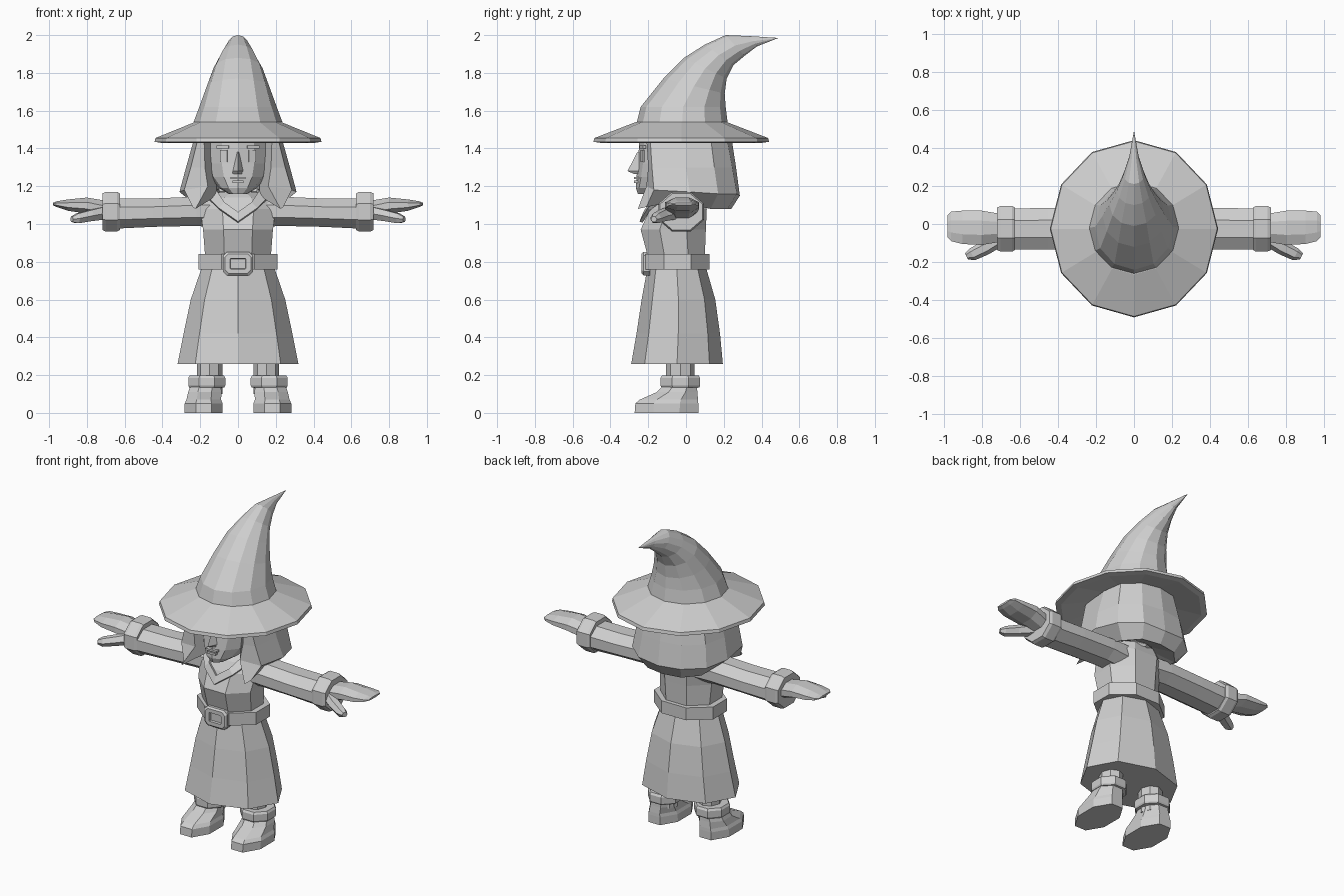
import bpy
import bmesh
from math import cos, sin, pi, radians
from mathutils import Matrix, Vector

default_cube = bpy.data.objects.get("Cube")
if default_cube:
    bpy.data.objects.remove(default_cube, do_unlink=True)

# One plain clay colour for the whole figure
clay = bpy.data.materials.new("light_grey_clay")
clay.use_nodes = True
clay_colour = (0.62, 0.62, 0.62, 1)
clay.diffuse_color = clay_colour
clay.node_tree.nodes["Principled BSDF"].inputs["Base Color"].default_value = clay_colour


def finish(name, bm, mirror=False):
    """Turn a bmesh into a flat shaded object, optionally mirrored in x."""
    bmesh.ops.remove_doubles(bm, verts=bm.verts, dist=0.0001)
    bmesh.ops.recalc_face_normals(bm, faces=bm.faces)
    mesh = bpy.data.meshes.new(name)
    bm.to_mesh(mesh)
    bm.free()
    mesh.materials.append(clay)
    obj = bpy.data.objects.new(name, mesh)
    bpy.context.collection.objects.link(obj)
    if mirror:
        obj.modifiers.new("mirror", "MIRROR").use_clip = True
    return obj


def loft(name, rings, start_cap=True, end_cap=True, closed=True, mirror=False):
    """Skin a list of equally long point rings."""
    bm = bmesh.new()
    rows = [[bm.verts.new(point) for point in ring_points] for ring_points in rings]
    count = len(rows[0])
    for lower, upper in zip(rows, rows[1:]):
        for i in range(count if closed else count - 1):
            j = (i + 1) % count
            bm.faces.new((lower[i], lower[j], upper[j], upper[i]))
    if closed and start_cap:
        bm.faces.new(rows[0])
    if closed and end_cap:
        bm.faces.new(rows[-1])
    return finish(name, bm, mirror)


def ring(centre, u, v, sides=8, flat=False):
    """Polygon spanned by u and v; flat turns a side rather than a corner to the front."""
    centre, u, v = Vector(centre), Vector(u), Vector(v)
    grow = 1 / cos(pi / sides) if flat else 1
    turn = 0.5 if flat else 0
    angles = [2 * pi * (i + turn) / sides for i in range(sides)]
    return [centre + (u * cos(a) + v * sin(a)) * grow for a in angles]


def level(z, width, front, back, x=0, sides=8, flat=False):
    """Horizontal ring given by its half width and its front and back y."""
    return ring((x, (front + back) / 2, z), (width, 0, 0), (0, (back - front) / 2, 0), sides, flat)


def upright(x, front, back, low, high):
    """Ring across the arm at a given x."""
    return ring((x, (front + back) / 2, (low + high) / 2),
                (0, (back - front) / 2, 0), (0, 0, (high - low) / 2), flat=True)


def plate(name, centre, size, turn=0, mirror=True):
    """Thin box, turned about z to lie on the face."""
    bm = bmesh.new()
    matrix = (Matrix.Translation(centre) @ Matrix.Rotation(radians(turn), 4, "Z")
              @ Matrix.Diagonal((*size, 1)))
    bmesh.ops.create_cube(bm, size=1, matrix=matrix)
    return finish(name, bm, mirror)


# Hat: bent cone made from tilted rings (front y, front z, back y, back z, half width)
cone = [(-0.26, 1.54, 0.22, 1.54, 0.235), (-0.24, 1.62, 0.21, 1.62, 0.205),
        (-0.12, 1.77, 0.205, 1.69, 0.165), (-0.01, 1.88, 0.215, 1.77, 0.13),
        (0.10, 1.95, 0.25, 1.84, 0.09), (0.21, 2.0, 0.31, 1.89, 0.055),
        (0.33, 1.995, 0.375, 1.94, 0.025), (0.49, 1.985, 0.49, 1.985, 0)]
loft("hat_cone", [ring((0, (fy + by) / 2, (fz + bz) / 2), (w, 0, 0),
                       (0, (by - fy) / 2, (bz - fz) / 2), sides=12)
                  for fy, fz, by, bz, w in cone], end_cap=False)

# Hat brim: sloping disc with a thin rim
brim = [(1.47, 0.22), (1.43, 0.43), (1.435, 0.465), (1.455, 0.46), (1.54, 0.24)]
loft("hat_brim", [level(z, r * 0.95, -0.025 - r, r - 0.025, sides=12) for z, r in brim])

# Head: narrow chin to broad forehead
head = [(1.16, 0.05, -0.255, -0.1), (1.19, 0.1, -0.265, -0.02), (1.25, 0.15, -0.262, 0.1),
        (1.32, 0.172, -0.255, 0.15), (1.47, 0.172, -0.245, 0.15)]
loft("head", [level(*row, sides=12) for row in head])
loft("neck", [level(z, 0.075, -0.11, 0.05) for z in (1.08, 1.24)])

# Facial features
loft("nose", [[(-w, y, z), (0, tip, z), (w, y, z)]
              for z, w, y, tip in ((1.265, 0.035, -0.24, -0.275), (1.28, 0.032, -0.24, -0.31),
                                   (1.38, 0.012, -0.235, -0.258))])
plate("eyes", (0.075, -0.23, 1.36), (0.04, 0.009, 0.065), turn=17)
plate("eyebrows", (0.08, -0.23, 1.408), (0.065, 0.016, 0.016), turn=17)
plate("upper_lip", (0, -0.262, 1.243), (0.08, 0.026, 0.012), mirror=False)
plate("lower_lip", (0, -0.262, 1.224), (0.06, 0.024, 0.014), mirror=False)

# Hair: half profiles from the face to the middle of the back, mirrored
hair_columns = [
    [(0.18, -0.21, 1.46), (0.175, -0.20, 1.3), (0.16, -0.21, 1.2), (0.225, -0.255, 1.08)],
    [(0.21, -0.19, 1.46), (0.25, -0.18, 1.3), (0.285, -0.17, 1.18), (0.24, -0.21, 1.09)],
    [(0.23, 0.0, 1.46), (0.275, 0.0, 1.3), (0.31, 0.02, 1.17), (0.23, -0.05, 1.12)],
    [(0.21, 0.13, 1.46), (0.245, 0.15, 1.3), (0.265, 0.17, 1.16), (0.2, 0.13, 1.08)],
    [(0.12, 0.215, 1.46), (0.14, 0.245, 1.3), (0.15, 0.27, 1.16), (0.12, 0.22, 1.08)],
    [(0, 0.24, 1.46), (0, 0.265, 1.3), (0, 0.285, 1.15), (0, 0.24, 1.08)]]
for column in hair_columns:
    x, y, z = column[-1]
    column += [(x * 0.5, y * 0.4, 1.15), (x * 0.5, y * 0.4, 1.46)]
loft("hair", hair_columns, end_cap=False, mirror=True)

# Torso with the bust line
torso = [(0.8, 0.175, -0.2, 0.1), (0.84, 0.175, -0.205, 0.1), (0.97, 0.185, -0.24, 0.105),
         (1.08, 0.2, -0.19, 0.11), (1.14, 0.17, -0.15, 0.09), (1.17, 0.09, -0.11, 0.06)]
loft("torso", [level(*row, flat=True) for row in torso])

# Collar: folded band meeting in a V on the chest
collar = loft("collar", [
    [(0, -0.238, 1.01), (0, -0.218, 1.06)],
    [(0.1, -0.195, 1.08), (0.07, -0.185, 1.11)],
    [(0.17, -0.1, 1.15), (0.11, -0.1, 1.17)],
    [(0.16, 0.04, 1.15), (0.1, 0.04, 1.18)],
    [(0, 0.11, 1.13), (0, 0.07, 1.18)]], closed=False, mirror=True)
thickness = collar.modifiers.new("thickness", "SOLIDIFY")
thickness.thickness = 0.018
thickness.offset = 0

# Skirt
skirt = [(0.26, 0.32, -0.29, 0.195), (0.42, 0.288, -0.262, 0.18),
         (0.6, 0.25, -0.235, 0.155), (0.79, 0.185, -0.2, 0.1)]
loft("skirt", [level(*row) for row in skirt])

# Belt and framed buckle
loft("belt", [level(z, 0.21 - inset, inset - 0.215, 0.125 - inset, flat=True)
              for z, inset in ((0.76, 0.03), (0.76, 0), (0.84, 0), (0.84, 0.03))])


def buckle_ring(y, w, h, cut):
    """Chamfered rectangle facing the front."""
    corners = [(w, h - cut), (w - cut, h), (cut - w, h), (-w, h - cut),
               (-w, cut - h), (cut - w, -h), (w - cut, -h), (w, cut - h)]
    return [(x, y, 0.79 + z) for x, z in corners]


buckle = [(-0.19, 0.08, 0.062, 0.02), (-0.225, 0.08, 0.062, 0.02), (-0.235, 0.07, 0.052, 0.02),
          (-0.235, 0.042, 0.028, 0.003), (-0.22, 0.04, 0.026, 0.003)]
loft("buckle", [buckle_ring(*row) for row in buckle])

# Arms held straight out
loft("sleeves", [upright(*row) for row in (
    (0.1, -0.12, 0.08, 0.98, 1.15), (0.22, -0.13, 0.085, 0.99, 1.145),
    (0.45, -0.135, 0.085, 0.985, 1.135), (0.66, -0.135, 0.08, 0.975, 1.135))], mirror=True)
loft("sleeve_cuffs", [upright(x, inset - 0.145, 0.095 - inset, 0.96 + inset, 1.17 - inset)
                      for x, inset in ((0.625, 0.04), (0.625, 0.008), (0.64, 0), (0.7, 0),
                                       (0.718, 0.008), (0.718, 0.04))], mirror=True)
loft("hands", [upright(*row) for row in (
    (0.68, -0.09, 0.05, 1.02, 1.12), (0.8, -0.11, 0.07, 1.055, 1.14),
    (0.9, -0.105, 0.07, 1.07, 1.13), (0.96, -0.09, 0.065, 1.09, 1.12),
    (0.98, -0.07, 0.045, 1.1, 1.112))], mirror=True)
loft("thumbs", [ring((x, y, z), (r * 0.5, r, 0), (0, 0, r), sides=6) for x, y, z, r in (
    (0.7, -0.07, 1.06, 0.04), (0.78, -0.125, 1.045, 0.034),
    (0.85, -0.16, 1.03, 0.03), (0.88, -0.17, 1.025, 0.016))], mirror=True)

# Legs, ankle cuffs and boots
loft("legs", [level(z, 0.068, -0.105, 0.045, x=0.15) for z in (0.1, 0.3)], mirror=True)
loft("boot_cuffs", [level(z, 0.098 - inset, inset - 0.135, 0.075 - inset, x=0.165, flat=True)
                    for z, inset in ((0.13, 0.03), (0.135, 0.005), (0.145, 0), (0.185, 0),
                                     (0.198, 0.008), (0.198, 0.04))], mirror=True)
boots = [(0, 0.1, -0.272, 0.065, 0.182), (0.05, 0.1, -0.268, 0.065, 0.182),
         (0.07, 0.092, -0.245, 0.064, 0.181), (0.11, 0.088, -0.155, 0.06, 0.176),
         (0.15, 0.08, -0.115, 0.058, 0.17)]
loft("boots", [level(*row, flat=True) for row in boots], mirror=True)
